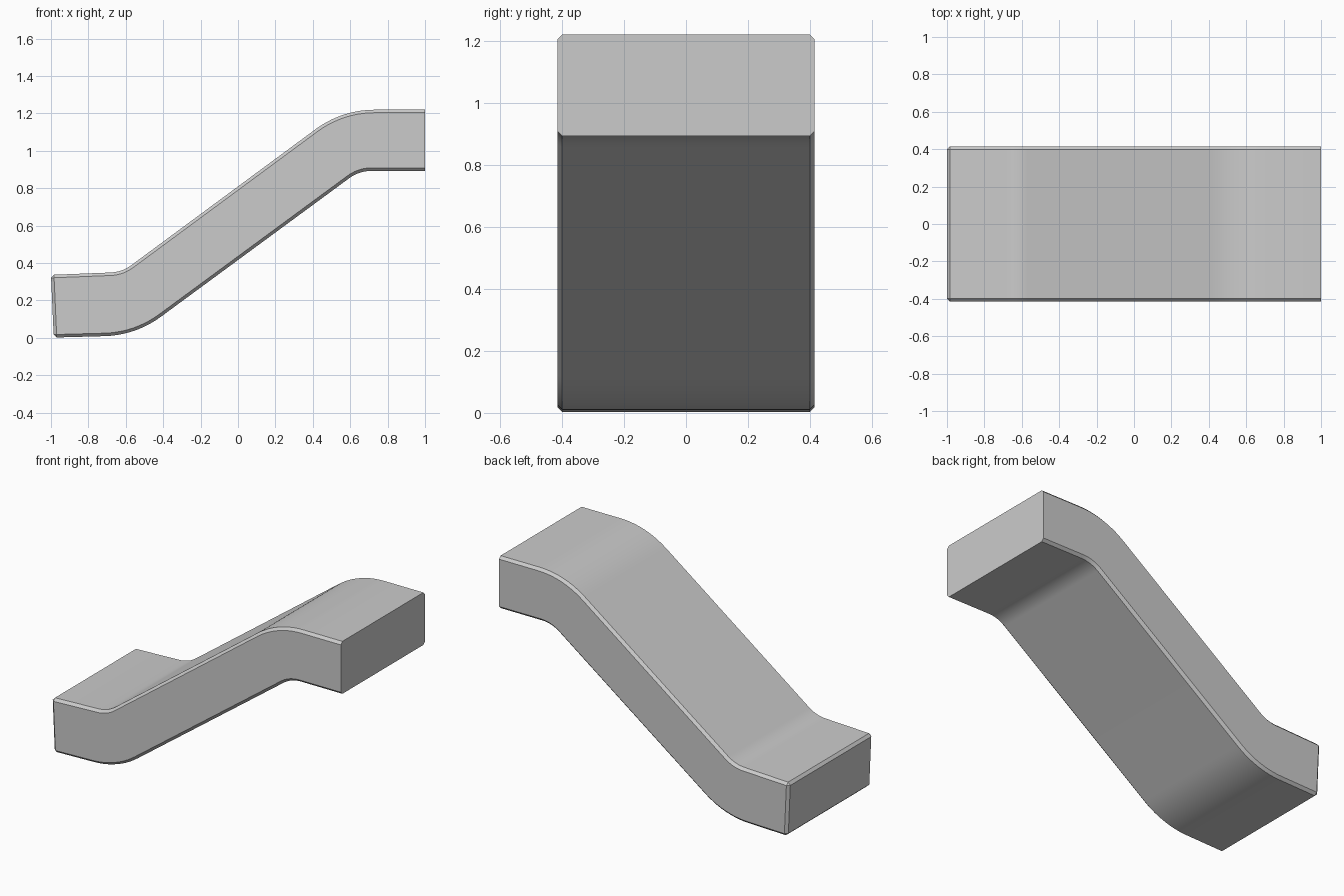
import bpy, bmesh
from math import tan
from mathutils import Vector

cube = bpy.data.objects.get("Cube")
if cube:
    bpy.data.objects.remove(cube, do_unlink=True)

HALF_WIDTH = 0.415
CHAMFER = 0.016
ARC_STEPS = 10


def fillet(before, corner, after, radius):
    """Points of an arc rounding one corner of the profile."""
    a, c, b = Vector(before), Vector(corner), Vector(after)
    u, v = (a - c).normalized(), (b - c).normalized()
    half = u.angle(v) / 2
    start, end = c + u * radius / tan(half), c + v * radius / tan(half)
    centre = c + (u + v).normalized() * (start - c).length / (u + v).length * 2
    centre = c + (u + v).normalized() * (radius ** 2 + (start - c).length_squared) ** 0.5
    r0, r1 = start - centre, end - centre
    sweep = r0.angle_signed(r1)
    # Rotate the first radius toward the second in equal steps
    points = []
    for i in range(ARC_STEPS + 1):
        t = i / ARC_STEPS
        points.append(centre + r0.slerp(r1, t).normalized() * radius)
    return points


# Side profile: (x, z, corner radius), 0 keeps the corner sharp
corners = [(-0.985, 0.002, 0), (-0.547, 0.014, 0.53), (0.648, 0.893, 0.20), (1.0, 0.893, 0),
           (1.0, 1.22, 0), (0.556, 1.22, 0.53), (-0.62, 0.352, 0.20), (-1.0, 0.337, 0)]
profile = []
for i, (x, z, radius) in enumerate(corners):
    if radius:
        profile += fillet(corners[i - 1][:2], (x, z), corners[i + 1][:2], radius)
    else:
        profile.append(Vector((x, z)))

# Extrude the profile across the width
bm = bmesh.new()
front = bm.faces.new([bm.verts.new((p.x, -HALF_WIDTH, p.y)) for p in profile])
extruded = bmesh.ops.extrude_face_region(bm, geom=[front])["geom"]
bmesh.ops.translate(bm, vec=(0, 2 * HALF_WIDTH, 0),
                    verts=[g for g in extruded if isinstance(g, bmesh.types.BMVert)])
bmesh.ops.recalc_face_normals(bm, faces=bm.faces)


def is_chamfered(edge):
    a, b = (v.co for v in edge.verts)
    if min(a.x, b.x) > 0.99:
        return False
    along_side = abs(a.y - b.y) < 0.001
    return along_side or a.x < -0.98


# Chamfer the long rims and the lower end, leaving the upper end square
bmesh.ops.bevel(bm, geom=[e for e in bm.edges if is_chamfered(e)], offset=CHAMFER,
                segments=1, profile=0.5, affect='EDGES')

mesh = bpy.data.meshes.new("sloped_duct")
bm.to_mesh(mesh)
bm.free()
duct = bpy.data.objects.new("sloped_duct", mesh)
bpy.context.collection.objects.link(duct)

grey = bpy.data.materials.new("light_grey")
grey.use_nodes = True
grey.diffuse_color = (0.6, 0.6, 0.6, 1)
grey.node_tree.nodes["Principled BSDF"].inputs["Base Color"].default_value = grey.diffuse_color
mesh.materials.append(grey)

# Smooth bends with crisp chamfer edges
bpy.context.view_layer.objects.active = duct
duct.select_set(True)
bpy.ops.object.shade_smooth_by_angle(angle=0.5)
